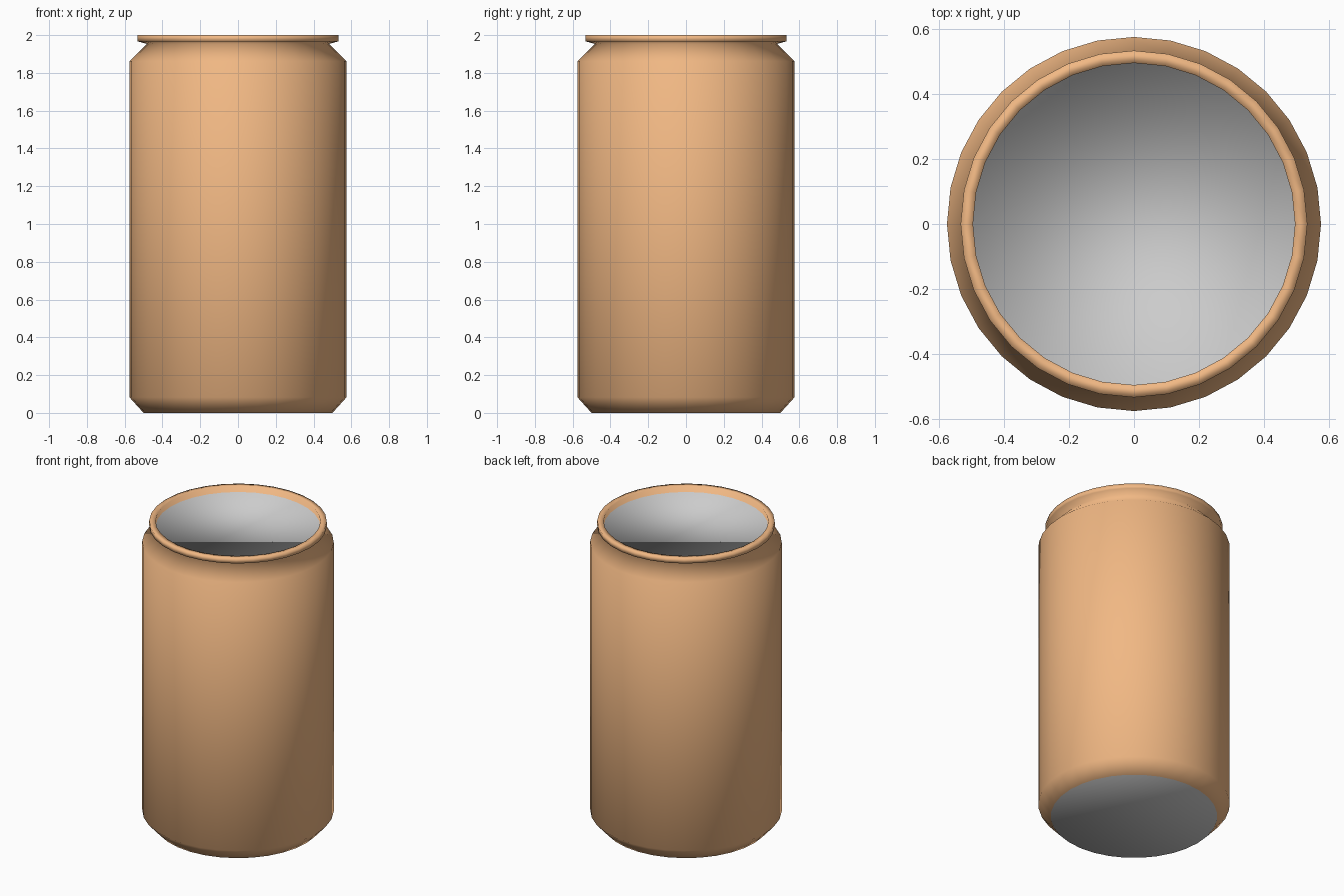
import bpy, bmesh, math

if "Cube" in bpy.data.objects:
    bpy.data.objects.remove(bpy.data.objects["Cube"])

SIDES = 32
# (radius, height) from the base up, over the lip and down to the lid
PROFILE = [(0.50, 0.0), (0.575, 0.083), (0.575, 1.862), (0.483, 1.954),
           (0.533, 1.967), (0.533, 2.0), (0.495, 2.0), (0.495, 1.962)]


def material(name, color):
    mat = bpy.data.materials.new(name)
    mat.diffuse_color = color
    mat.use_nodes = True
    mat.node_tree.nodes["Principled BSDF"].inputs["Base Color"].default_value = mat.diffuse_color
    return mat


# Lathed can: painted wall and lip, bare metal base and lid
bm = bmesh.new()
rings = []
for r, z in PROFILE:
    angles = [2 * math.pi * i / SIDES for i in range(SIDES)]
    rings.append([bm.verts.new((r * math.cos(a), r * math.sin(a), z)) for a in angles])
for low, high in zip(rings, rings[1:]):
    for i in range(SIDES):
        j = (i + 1) % SIDES
        bm.faces.new((low[i], low[j], high[j], high[i]))
base = bm.faces.new(rings[0][::-1])
lid = bm.faces.new(rings[-1])
base.material_index = lid.material_index = 1
for face in bm.faces:
    face.smooth = True

mesh = bpy.data.meshes.new("drink_can")
bm.to_mesh(mesh)
bm.free()
mesh.materials.append(material("orange_paint", (0.88, 0.48, 0.23, 1)))
mesh.materials.append(material("bare_metal", (0.8, 0.8, 0.8, 1)))
can = bpy.data.objects.new("drink_can", mesh)
bpy.context.collection.objects.link(can)
